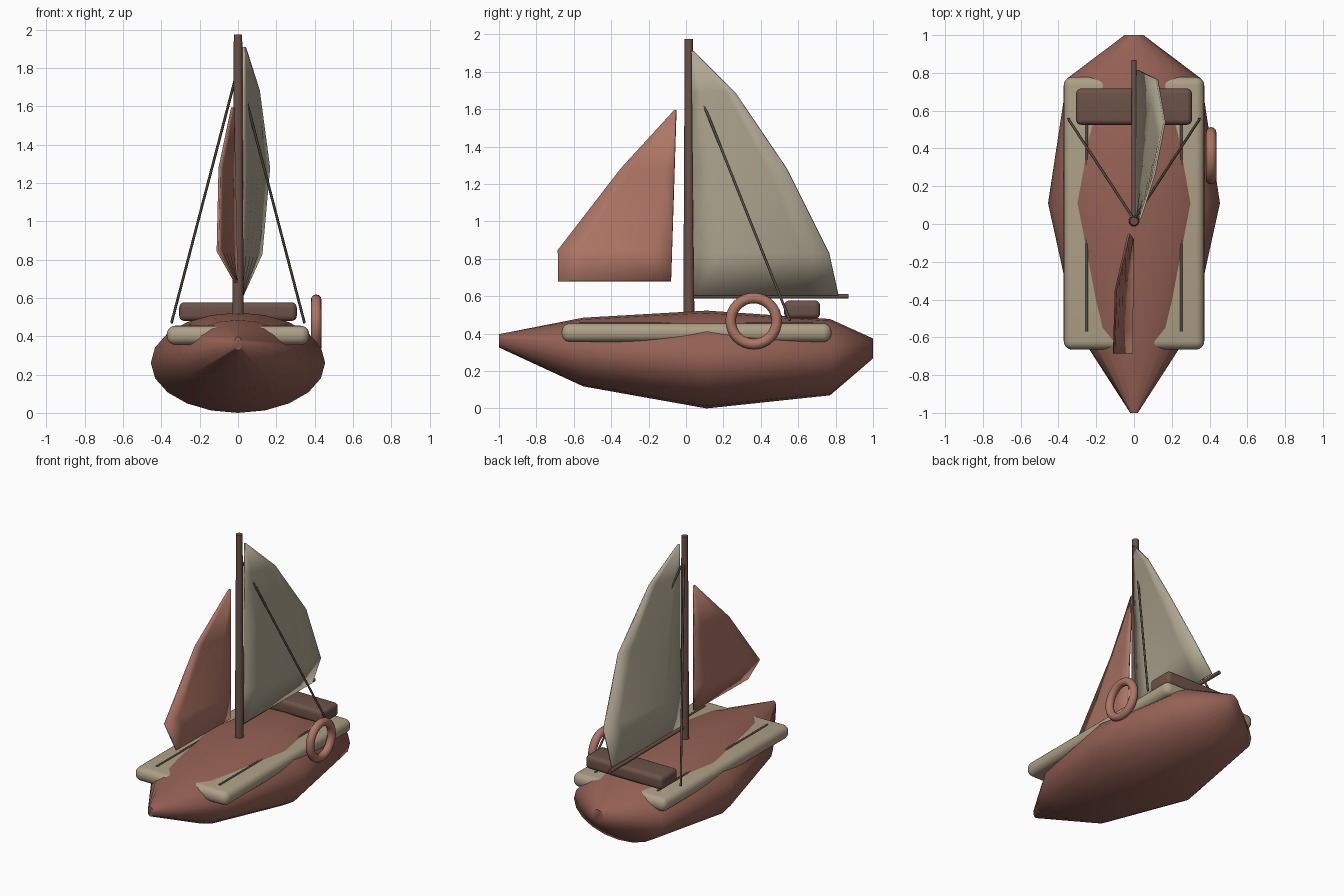
import bpy, bmesh, math
from mathutils import Vector

if "Cube" in bpy.data.objects:
    bpy.data.objects.remove(bpy.data.objects["Cube"])


def material(name, rgb):
    m = bpy.data.materials.new(name)
    m.diffuse_color = (*rgb, 1)
    m.use_nodes = True
    m.node_tree.nodes["Principled BSDF"].inputs["Base Color"].default_value = m.diffuse_color
    return m


HULL = material("hull_red", (0.30, 0.12, 0.09))
CREAM = material("cream", (0.42, 0.35, 0.24))
CANVAS = material("canvas", (0.44, 0.39, 0.29))
RED = material("sail_red", (0.42, 0.18, 0.13))
WOOD = material("wood", (0.15, 0.085, 0.065))
ROPE = material("rope", (0.09, 0.075, 0.055))


def finish(ob, name, mat, angle=50):
    ob.name = name
    ob.data.materials.append(mat)
    bpy.ops.object.select_all(action='DESELECT')
    ob.select_set(True)
    bpy.context.view_layer.objects.active = ob
    bpy.ops.object.shade_smooth_by_angle(angle=math.radians(angle))
    return ob


def from_bmesh(bm, name, mat, angle=50):
    bmesh.ops.recalc_face_normals(bm, faces=bm.faces)
    me = bpy.data.meshes.new(name)
    bm.to_mesh(me)
    bm.free()
    ob = bpy.data.objects.new(name, me)
    bpy.context.collection.objects.link(ob)
    return finish(ob, name, mat, angle)


def rod(name, a, b, r1, r2, mat, sides=12):
    a, b = Vector(a), Vector(b)
    bpy.ops.mesh.primitive_cone_add(vertices=sides, radius1=r1, radius2=r2,
                                    depth=(b - a).length, location=(a + b) / 2)
    ob = bpy.context.object
    ob.rotation_euler = (b - a).to_track_quat('Z', 'Y').to_euler()
    return finish(ob, name, mat)


def rounded_box(name, lo, hi, bevel, mat):
    lo, hi = Vector(lo), Vector(hi)
    bm = bmesh.new()
    bmesh.ops.create_cube(bm, size=1)
    for v in bm.verts:
        v.co = Vector(c * (h - l) for c, l, h in zip(v.co, lo, hi)) + (lo + hi) / 2
    bmesh.ops.bevel(bm, geom=bm.edges[:], offset=bevel, segments=5, profile=0.5, affect='EDGES')
    return from_bmesh(bm, name, mat)


def sail(name, luff_foot, luff_head, leech, mat, cols=5):
    # rows run straight from the luff to the curved leech
    a, b = Vector(luff_foot), Vector(luff_head)
    bm = bmesh.new()
    grid = []
    for p in leech:
        p = Vector(p)
        start = a.lerp(b, (p.z - a.z) / (b.z - a.z))
        grid.append([bm.verts.new(start.lerp(p, i / cols)) for i in range(cols + 1)])
    for r0, r1 in zip(grid, grid[1:]):
        for i in range(cols):
            bm.faces.new((r0[i], r0[i + 1], r1[i + 1], r1[i]))
    ob = from_bmesh(bm, name, mat)
    mod = ob.modifiers.new("thickness", 'SOLIDIFY')
    mod.thickness = 0.012
    mod.offset = 0
    return ob


# Hull: elliptical sections (y, half width, bottom, top)
sections = [(-1, 0.02, 0.326, 0.397), (-0.55, 0.31, 0.118, 0.485), (0.11, 0.455, 0.0, 0.523),
            (0.77, 0.355, 0.07, 0.478), (1, 0.05, 0.267, 0.374)]
N = 20
bm = bmesh.new()
rings = []
for y, w, z0, z1 in sections:
    rings.append([bm.verts.new((w * math.sin(t), y, (z0 + z1) / 2 + (z1 - z0) / 2 * math.cos(t)))
                  for t in (2 * math.pi * i / N for i in range(N))])
for r0, r1 in zip(rings, rings[1:]):
    for i in range(N):
        j = (i + 1) % N
        bm.faces.new((r0[i], r0[j], r1[j], r1[i]))
bm.faces.new(rings[0])
bm.faces.new(rings[-1])
from_bmesh(bm, "hull", HULL, 60)

# Deck slab poking through the hull sides, and the stern bench
rounded_box("deck_slab", (-0.372, -0.665, 0.355), (0.372, 0.778, 0.455), 0.045, CREAM)
rounded_box("bench", (-0.307, 0.525, 0.48), (0.307, 0.717, 0.577), 0.028, WOOD)

# Mast and boom
rod("mast", (0, 0.015, 0.4), (0, 0.015, 1.975), 0.03, 0.022, WOOD, 16)
rod("boom", (0, 0.015, 0.6), (0, 0.868, 0.6), 0.013, 0.013, WOOD)

# Sails
sail("mainsail", (0.015, 0.042, 0.6), (0.03, 0.03, 1.91),
     [(0.02, 0.815, 0.605), (0.122, 0.765, 0.83), (0.162, 0.54, 1.28),
      (0.108, 0.265, 1.685), (0.036, 0.04, 1.91)], CANVAS)
sail("jib", (-0.006, -0.08, 0.68), (-0.025, -0.052, 1.595),
     [(-0.012, -0.685, 0.68), (-0.106, -0.685, 0.845), (-0.096, -0.35, 1.28),
      (-0.03, -0.062, 1.595)], RED)

# Shrouds and deck-edge rails, one per side
for s, side in ((-1, "left"), (1, "right")):
    rod("shroud_" + side, (0, 0.025, 1.8), (0.347, 0.555, 0.47) if s > 0 else (-0.347, 0.555, 0.47),
        0.007, 0.007, ROPE, 8)
    rod("rail_" + side, (s * 0.25, -0.57, 0.455), (s * 0.25, 0.68, 0.455), 0.007, 0.007, ROPE, 8)

# Life ring
bpy.ops.mesh.primitive_torus_add(major_radius=0.123, minor_radius=0.028, major_segments=32,
                                 minor_segments=12, location=(0.408, 0.362, 0.467),
                                 rotation=(0, math.pi / 2, 0))
finish(bpy.context.object, "life_ring", RED)
